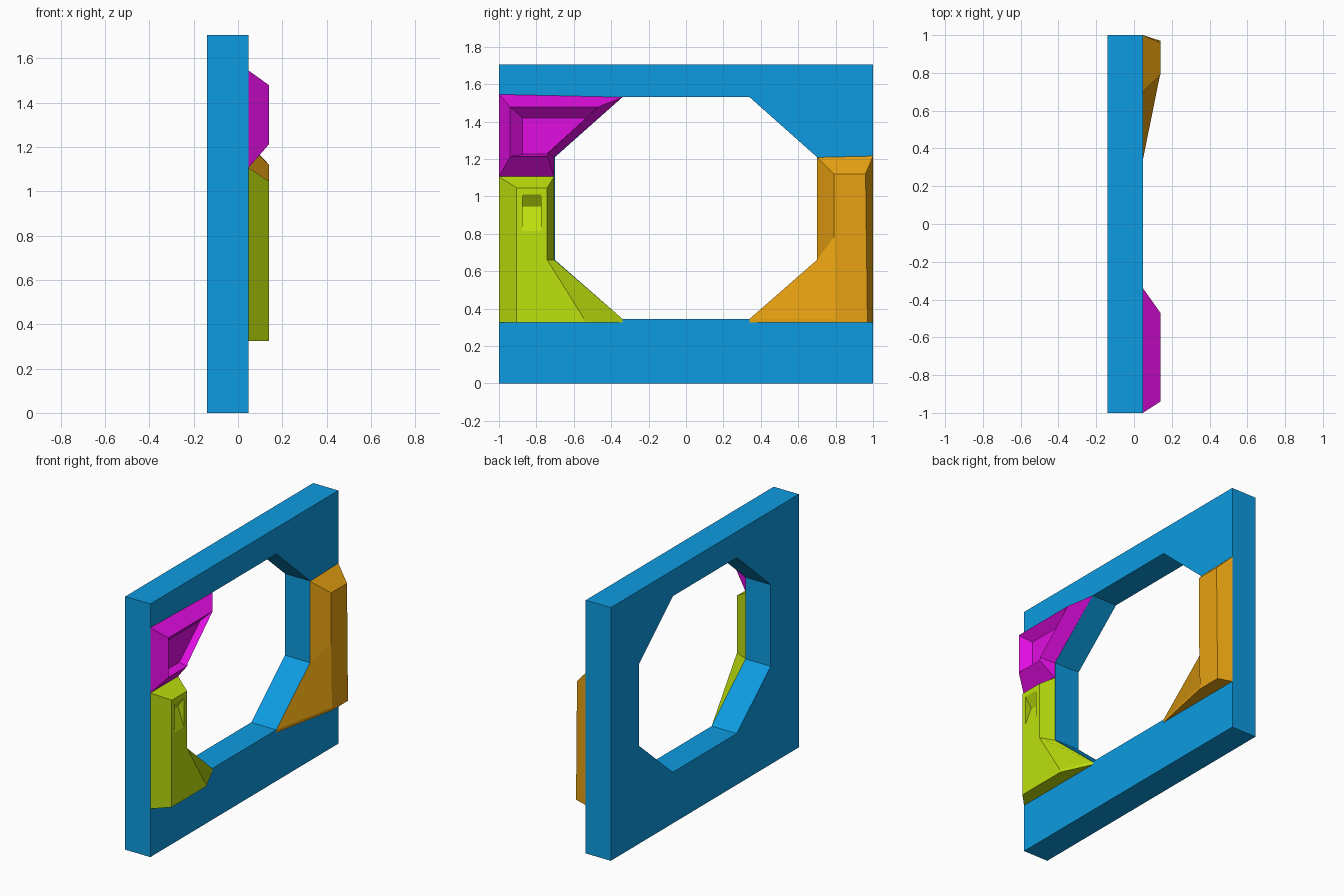
import bpy, bmesh

if "Cube" in bpy.data.objects:
    bpy.data.objects.remove(bpy.data.objects["Cube"])


def material(name, rgb):
    m = bpy.data.materials.new(name)
    m.diffuse_color = (*rgb, 1)
    m.use_nodes = True
    m.node_tree.nodes["Principled BSDF"].inputs["Base Color"].default_value = m.diffuse_color
    return m


def loft(name, sections, mat=None):
    """Closed solid through matching (y, z) outlines, each at its own x."""
    bm = bmesh.new()
    loops = [[bm.verts.new((x, y, z)) for y, z in pts] for x, pts in sections]
    n = len(loops[0])
    for a, b in zip(loops, loops[1:]):
        for i in range(n):
            j = (i + 1) % n
            bm.faces.new((a[i], a[j], b[j], b[i]))
    bm.faces.new(loops[0][::-1])
    bm.faces.new(loops[-1])
    bmesh.ops.recalc_face_normals(bm, faces=bm.faces)
    me = bpy.data.meshes.new(name)
    bm.to_mesh(me)
    bm.free()
    ob = bpy.data.objects.new(name, me)
    bpy.context.collection.objects.link(ob)
    if mat:
        me.materials.append(mat)
    return ob


def cut(target, cutter):
    mod = target.modifiers.new("cut", 'BOOLEAN')
    mod.operation = 'DIFFERENCE'
    mod.solver = 'EXACT'
    mod.object = cutter
    bpy.context.view_layer.objects.active = target
    bpy.ops.object.modifier_apply(modifier=mod.name)
    bpy.data.objects.remove(cutter)


blue = material("blue", (0.004, 0.33, 0.75))
magenta = material("magenta", (0.75, 0.004, 0.75))
lime = material("lime", (0.51, 0.75, 0.004))
orange = material("orange", (0.80, 0.36, 0.006))

BACK, FACE, PROUD = -0.14, 0.047, 0.14

# Wall slab with octagonal opening
slab = [(-1, 0), (1, 0), (1, 1.705), (-1, 1.705)]
half = [(0.34, 0.345), (0.70, 0.66), (0.70, 1.21), (0.34, 1.53)]
octagon = half + [(-y, z) for y, z in reversed(half)]
wall = loft("wall_frame", [(BACK, slab), (FACE, slab)], blue)
cut(wall, loft("opening_cutter", [(-0.3, octagon), (0.3, octagon)]))

# Upper corner panel: bevelled rim, then a sunken tray
loft("upper_corner_panel", [
    (FACE, [(-1, 1.545), (-0.34, 1.53), (-0.705, 1.21), (-0.705, 1.105), (-1, 1.105)]),
    (PROUD, [(-0.94, 1.478), (-0.47, 1.478), (-0.735, 1.23), (-0.74, 1.212), (-0.94, 1.212)]),
    (0.085, [(-0.875, 1.42), (-0.525, 1.42), (-0.735, 1.235), (-0.75, 1.225), (-0.875, 1.225)]),
], magenta)

# Lower left panel with a wedge-shaped pocket
lower = loft("lower_side_panel", [
    (FACE, [(-1, 0.325), (-0.34, 0.325), (-0.34, 0.345), (-0.705, 0.66), (-0.705, 1.105), (-1, 1.105)]),
    (PROUD, [(-0.905, 0.325), (-0.54, 0.325), (-0.545, 0.345), (-0.742, 0.66), (-0.742, 1.045), (-0.905, 1.045)]),
], lime)
y0, y1 = -0.875, -0.775
cut(lower, loft("pocket_cutter", [
    (0.20, [(y0, 0.815), (y1, 0.815), (y1, 1.01), (y0, 1.01)]),
    (PROUD, [(y0, 0.815), (y1, 0.815), (y1, 1.01), (y0, 1.01)]),
    (0.095, [(y0, 0.943), (y1, 0.943), (y1, 0.945), (y0, 0.945)]),
], lime))

# Opposite side panel, sloping down to the foot of the opening
loft("opposite_side_panel", [
    (FACE, [(1, 0.325), (0.34, 0.325), (0.34, 0.345), (0.70, 0.66), (0.70, 1.208), (1, 1.215)]),
    (PROUD, [(0.97, 0.325), (0.80, 0.325), (0.80, 0.345), (0.79, 0.78), (0.79, 1.12), (0.96, 1.12)]),
], orange)
